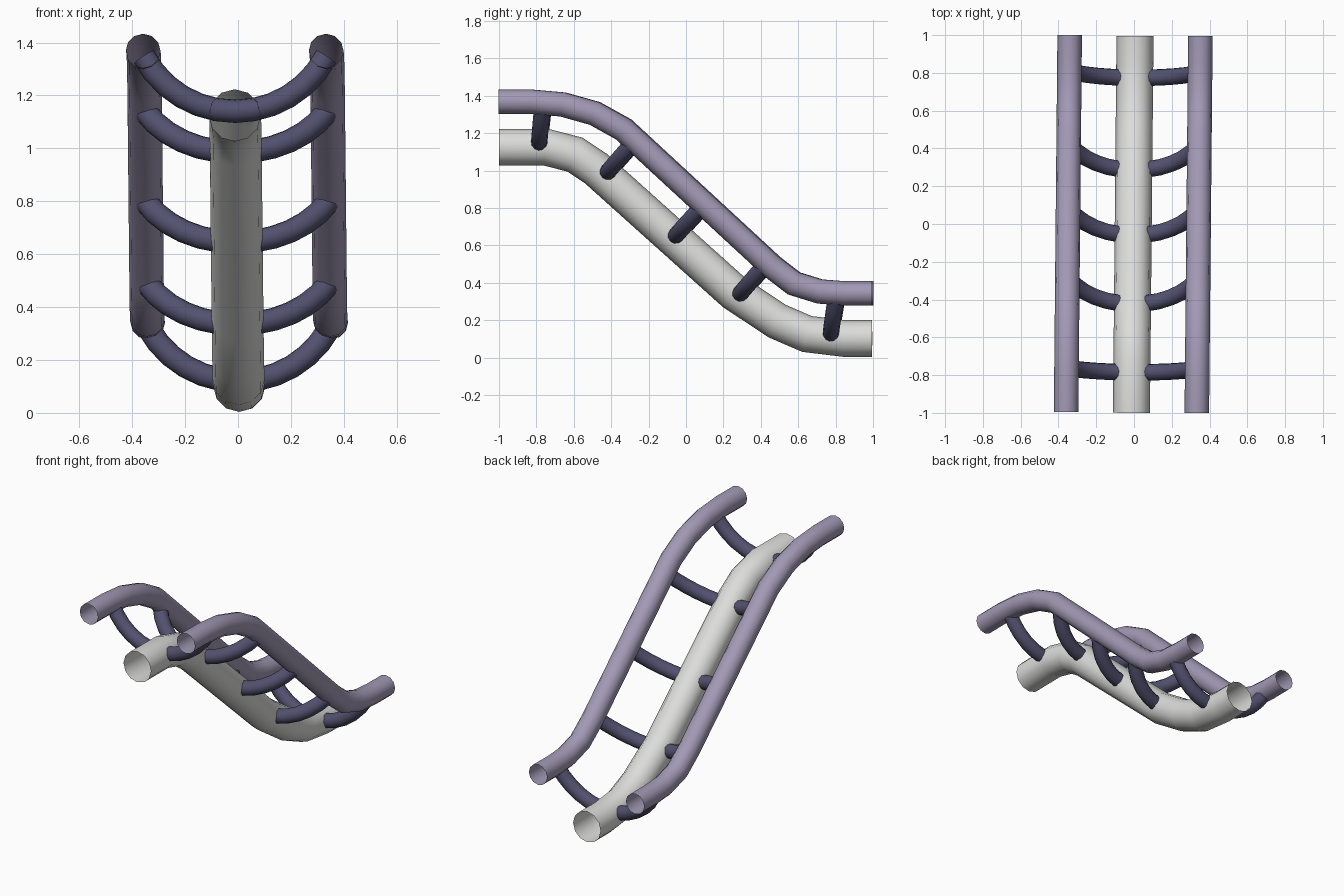
import bpy, bmesh, math
from mathutils import Vector, Matrix

if "Cube" in bpy.data.objects:
    bpy.data.objects.remove(bpy.data.objects["Cube"])

TURN = Matrix.Translation((-0.004, 0, 0)) @ Matrix.Rotation(-0.0095, 4, 'Z')


def material(name, rgb):
    m = bpy.data.materials.new(name)
    m.diffuse_color = (*rgb, 1)
    m.use_nodes = True
    m.node_tree.nodes["Principled BSDF"].inputs["Base Color"].default_value = m.diffuse_color
    return m


light_grey = material("light grey", (0.72, 0.72, 0.71))
lilac = material("lilac grey", (0.36, 0.32, 0.46))
slate = material("dark slate", (0.085, 0.083, 0.16))


def tube(name, path, side, radius, mat, sides=12):
    """Open mitred tube along a planar path; side is the normal of its plane."""
    path = [Vector(p) for p in path]
    side = Vector(side).normalized()
    bm = bmesh.new()
    rings = []
    for i, p in enumerate(path):
        a = (p - path[i - 1]).normalized() if i else None
        b = (path[i + 1] - p).normalized() if i < len(path) - 1 else None
        a, b = a or b, b or a
        t = (a + b).normalized()
        up = side.cross(t) / t.dot(a)
        ring = []
        for k in range(sides):
            ang = 2 * math.pi * k / sides
            co = p + radius * (math.cos(ang) * side + math.sin(ang) * up)
            ring.append(bm.verts.new(TURN @ co))
        rings.append(ring)
    for r, s in zip(rings, rings[1:]):
        for k in range(sides):
            j = (k + 1) % sides
            bm.faces.new((r[k], r[j], s[j], s[k]))
    for f in bm.faces:
        f.smooth = True
    bmesh.ops.recalc_face_normals(bm, faces=bm.faces)
    # make sure the open tube faces outwards
    f = next(iter(bm.faces))
    f.normal_update()
    mid = TURN @ ((path[0] + path[1]) / 2)
    if f.normal.dot(f.calc_center_median() - mid) < 0:
        bmesh.ops.reverse_faces(bm, faces=bm.faces)
    me = bpy.data.meshes.new(name)
    bm.to_mesh(me)
    bm.free()
    me.materials.append(mat)
    bpy.context.collection.objects.link(bpy.data.objects.new(name, me))


# Centre spine (y, z)
spine = [(-1, 1.125), (-0.75, 1.125), (-0.594, 1.085), (-0.481, 1.01),
         (0.257, 0.348), (0.487, 0.195), (0.647, 0.126), (0.845, 0.102), (0.995, 0.102)]
tube("spine", [(0, y, z) for y, z in spine], (1, 0, 0), 0.098, light_grey)

# Two running rails (y, z)
rail = [(-0.998, 1.368), (-0.83, 1.368), (-0.658, 1.353), (-0.487, 1.305), (-0.332, 1.219),
        (0.46, 0.487), (0.578, 0.396), (0.717, 0.353), (0.85, 0.343), (0.998, 0.343)]
for label, x in (("left", -0.346), ("right", 0.346)):
    tube(label + "_rail", [(x, y, z) for y, z in rail], (1, 0, 0), 0.065, lilac)

# Curved cross ties: base point on the spine and lean towards the rails
ties = [(-0.785, 1.14, 0.10), (-0.424, 0.985, 0.72), (-0.06, 0.645, 0.74),
        (0.285, 0.335, 0.72), (0.774, 0.12, 0.15)]
R = 0.39
for i, (y, z, lean) in enumerate(ties):
    n = Vector((0, math.sin(lean), math.cos(lean)))
    pts = []
    for k in range(13):
        a = math.radians(-62 + 124 * k / 12)
        pts.append(Vector((R * math.sin(a), y, z)) + n * R * (1 - math.cos(a)))
    tube(f"cross_tie_{i + 1}", pts, (0, math.cos(lean), -math.sin(lean)), 0.044, slate)
